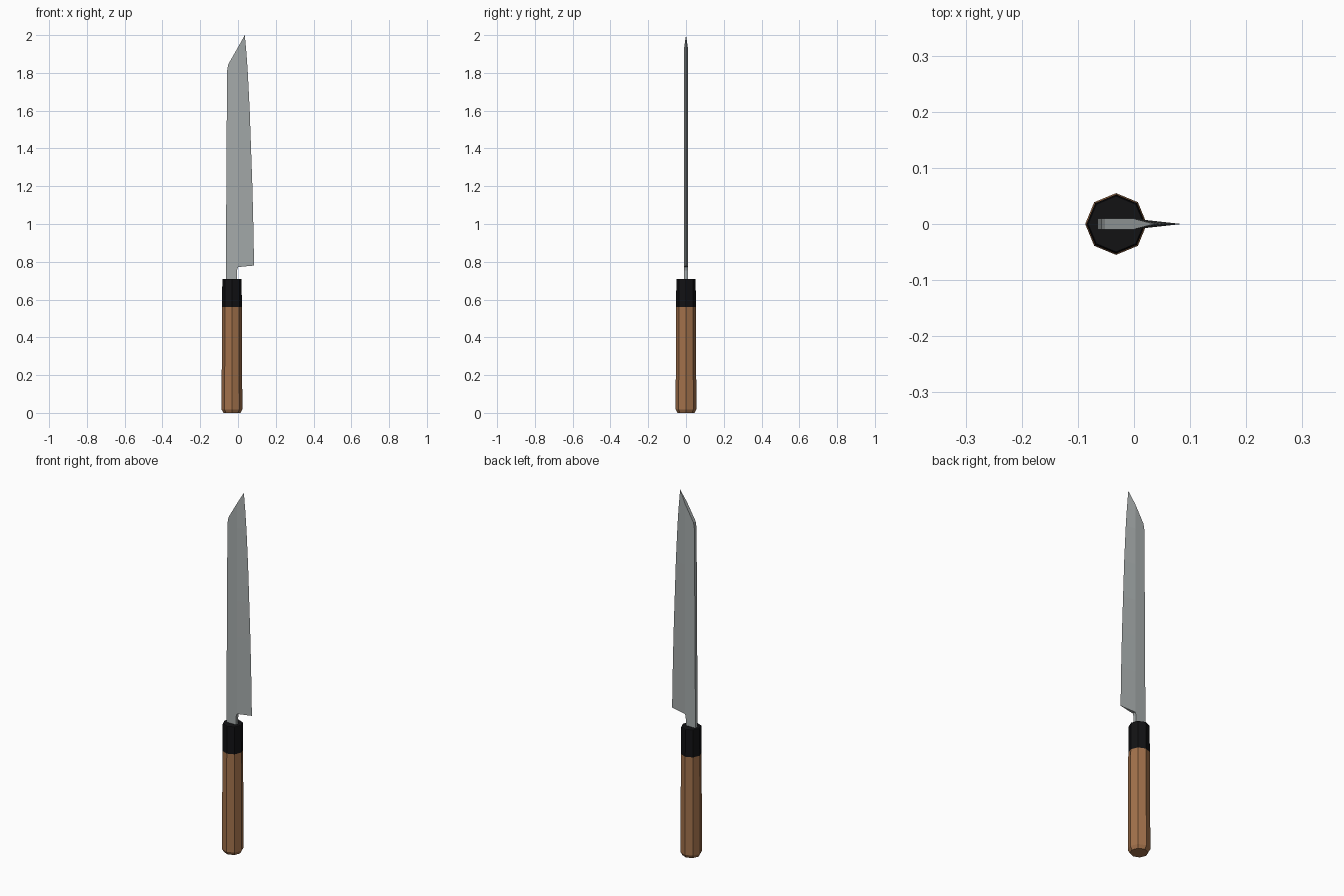
import bpy, bmesh, math

if "Cube" in bpy.data.objects:
    bpy.data.objects.remove(bpy.data.objects["Cube"])

CX = -0.032  # handle axis


def mat(name, rgb):
    m = bpy.data.materials.new(name)
    m.diffuse_color = (*rgb, 1)
    m.use_nodes = True
    m.node_tree.nodes["Principled BSDF"].inputs["Base Color"].default_value = m.diffuse_color
    return m


steel = mat("steel", (0.38, 0.41, 0.41))
wood = mat("brown_wood", (0.36, 0.165, 0.07))
black = mat("black_horn", (0.006, 0.006, 0.007))


def finish(name, bm, material):
    bmesh.ops.recalc_face_normals(bm, faces=bm.faces)
    me = bpy.data.meshes.new(name)
    bm.to_mesh(me)
    bm.free()
    me.materials.append(material)
    ob = bpy.data.objects.new(name, me)
    bpy.context.collection.objects.link(ob)
    return ob


def octagon_stack(name, profile, material):
    """Eight-sided solid from (radius, z) rings."""
    bm = bmesh.new()
    rings = [[bm.verts.new((CX + r * math.cos(i * math.pi / 4),
                            r * math.sin(i * math.pi / 4), z)) for i in range(8)]
             for r, z in profile]
    for a, b in zip(rings, rings[1:]):
        for i in range(8):
            j = (i + 1) % 8
            bm.faces.new((a[i], a[j], b[j], b[i]))
    bm.faces.new(rings[0])
    bm.faces.new(rings[-1])
    return finish(name, bm, material)


# Wooden grip with chamfered butt, and dark collar
octagon_stack("grip", [(0.045, 0), (0.055, 0.018), (0.0525, 0.56)], wood)
octagon_stack("collar", [(0.0525, 0.56), (0.051, 0.708), (0.0495, 0.71)], black)

# Blade: thick flat along the spine, bevels running to a thin cutting edge
T = 0.0095
spine = [(-0.064, 0.69), (-0.064, 0.8), (-0.058, 1.81), (-0.052, 1.845)]
neck = [(-0.006, 0.69), (-0.005, 0.755)]
edge = [(0.085, 0.78), (0.081, 1.0), (0.076, 1.2), (0.069, 1.4),
        (0.062, 1.6), (0.052, 1.8), (0.045, 1.9)]
ridge = [(0.0, 0.772)] + [(0.0, z) for _, z in edge[1:]] + [(0.0, 1.9355)]

bm = bmesh.new()
edge_v = [bm.verts.new((x, 0, z)) for x, z in edge + [(0.036, 2.0)]]
sides = []
for s in (-1, 1):
    sp, nk, rd = [[bm.verts.new((x, s * T, z)) for x, z in pts]
                  for pts in (spine, neck, ridge)]
    outline = nk + rd + sp[::-1]
    bm.faces.new(outline)
    for i in range(len(rd) - 1):
        bm.faces.new((rd[i], edge_v[i], edge_v[i + 1], rd[i + 1]))
    sides.append((sp, nk, rd))

(spa, nka, rda), (spb, nkb, rdb) = sides
# Spine, neck and clipped top join the two sides
for a, b in ((spa + rda[-1:], spb + rdb[-1:]), (nka + rda[:1], nkb + rdb[:1])):
    for i in range(len(a) - 1):
        bm.faces.new((a[i], a[i + 1], b[i + 1], b[i]))
bm.faces.new((rda[-1], edge_v[-1], rdb[-1]))   # top of the point
bm.faces.new((rda[0], rdb[0], edge_v[0]))      # heel
bm.faces.new((spa[0], nka[0], nkb[0], spb[0]))  # end hidden in collar
finish("blade", bm, steel)
